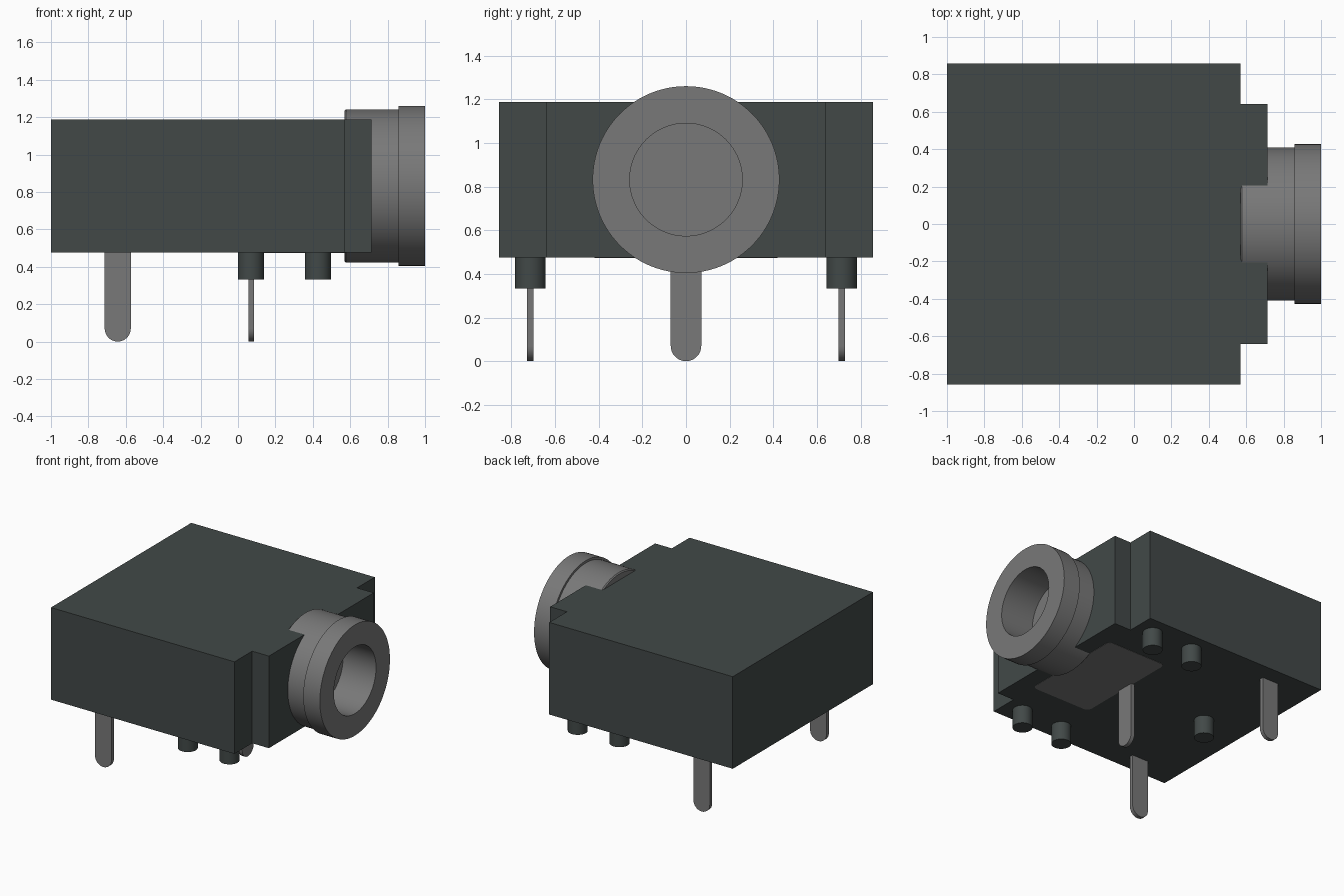
import bpy, bmesh, math
from mathutils import Matrix, Vector

cube = bpy.data.objects.get("Cube")
if cube:
    bpy.data.objects.remove(cube, do_unlink=True)


def material(name, rgb, metallic=0.0):
    m = bpy.data.materials.new(name)
    m.use_nodes = True
    m.diffuse_color = (*rgb, 1)
    m.node_tree.nodes["Principled BSDF"].inputs["Base Color"].default_value = (*rgb, 1)
    return m


PLASTIC = material("dark plastic", (0.054, 0.066, 0.064))
METAL = material("grey metal", (0.19, 0.19, 0.19))

BOTTOM, TOP = 0.475, 1.187   # housing height range
AXIS_Z = 0.832               # height of the socket axis


def finish(name, bm, mat, smooth=False):
    bmesh.ops.recalc_face_normals(bm, faces=bm.faces)
    me = bpy.data.meshes.new(name)
    bm.to_mesh(me)
    bm.free()
    me.materials.append(mat)
    ob = bpy.data.objects.new(name, me)
    bpy.context.collection.objects.link(ob)
    if smooth:
        bpy.ops.object.select_all(action="DESELECT")
        ob.select_set(True)
        bpy.context.view_layer.objects.active = ob
        bpy.ops.object.shade_smooth_by_angle(angle=math.radians(30))
    return ob


def prism(name, outline, direction, mat, smooth=False):
    """Extrude a closed outline of 3D points along a vector."""
    bm = bmesh.new()
    face = bm.faces.new([bm.verts.new(p) for p in outline])
    ext = bmesh.ops.extrude_face_region(bm, geom=[face])
    bmesh.ops.translate(bm, vec=Vector(direction),
                        verts=[v for v in ext["geom"] if isinstance(v, bmesh.types.BMVert)])
    return finish(name, bm, mat, smooth)


def lathe(name, profile, matrix, mat, steps=64):
    """Spin an (axis, radius) profile round the local x axis."""
    bm = bmesh.new()
    verts = [bm.verts.new((x, 0, r)) for x, r in profile]
    edges = [bm.edges.new(pair) for pair in zip(verts, verts[1:])]
    bmesh.ops.spin(bm, geom=verts + edges, axis=(1, 0, 0), cent=(0, 0, 0),
                   angle=2 * math.pi, steps=steps)
    bmesh.ops.remove_doubles(bm, verts=bm.verts, dist=1e-5)
    bmesh.ops.transform(bm, matrix=matrix, verts=bm.verts)
    return finish(name, bm, mat, True)


# Housing with a narrower nose
half = [(-1, 0.857), (0.57, 0.857), (0.57, 0.641), (0.713, 0.641)]
outline = half + [(x, -y) for x, y in reversed(half)]
prism("housing", [(x, y, BOTTOM) for x, y in outline], (0, 0, TOP - BOTTOM), PLASTIC)

# Socket sleeve with flange and blind bore
lathe("socket_sleeve",
      [(0.57, 0), (0.57, 0.402), (0.578, 0.41), (0.858, 0.41), (0.858, 0.428),
       (1.0, 0.428), (1.0, 0.258), (0.718, 0.258), (0.718, 0)],
      Matrix.Translation((0, 0, AXIS_Z)), METAL, 96)

# Metal plate flush with the underside, with rounded corners
plate = []
for i, (cx, cy) in enumerate([(0.54, 0.38), (0.11, 0.38), (0.11, -0.38), (0.54, -0.38)]):
    for k in range(7):
        a = math.radians(90 * i + 15 * k)
        plate.append((cx + 0.04 * math.cos(a), cy + 0.04 * math.sin(a), BOTTOM - 0.002))
prism("underside_plate", plate, (0, 0, 0.006), METAL)

# Flat contact pins with round tips
R, THICK = 0.07, 0.03


def pin(name, x, y, along_x):
    arc = [(R * math.cos(a), R + R * math.sin(a))
           for a in (math.pi + math.pi * k / 16 for k in range(17))]
    shape = arc + [(R, BOTTOM + 0.02), (-R, BOTTOM + 0.02)]
    if along_x:
        pts, vec = [(x + u, y - THICK / 2, z) for u, z in shape], (0, THICK, 0)
    else:
        pts, vec = [(x - THICK / 2, y + u, z) for u, z in shape], (THICK, 0, 0)
    prism(name, pts, vec, METAL, True)


pin("right_pin", -0.643, -0.713, True)
pin("left_pin", -0.643, 0.713, True)
pin("centre_pin", 0.07, 0, False)

# Round locating pegs under the housing
pegs = [(x, y) for x in (0.07, 0.427) for y in (-0.713, 0.713)] + [(-0.643, 0)]
for i, (x, y) in enumerate(pegs):
    stand = Matrix.Translation((x, y, 0.333)) @ Matrix.Rotation(-math.pi / 2, 4, "Y")
    lathe(f"locating_peg_{i + 1}", [(0, 0), (0, 0.07), (0.16, 0.07), (0.16, 0)],
          stand, PLASTIC, 32)
